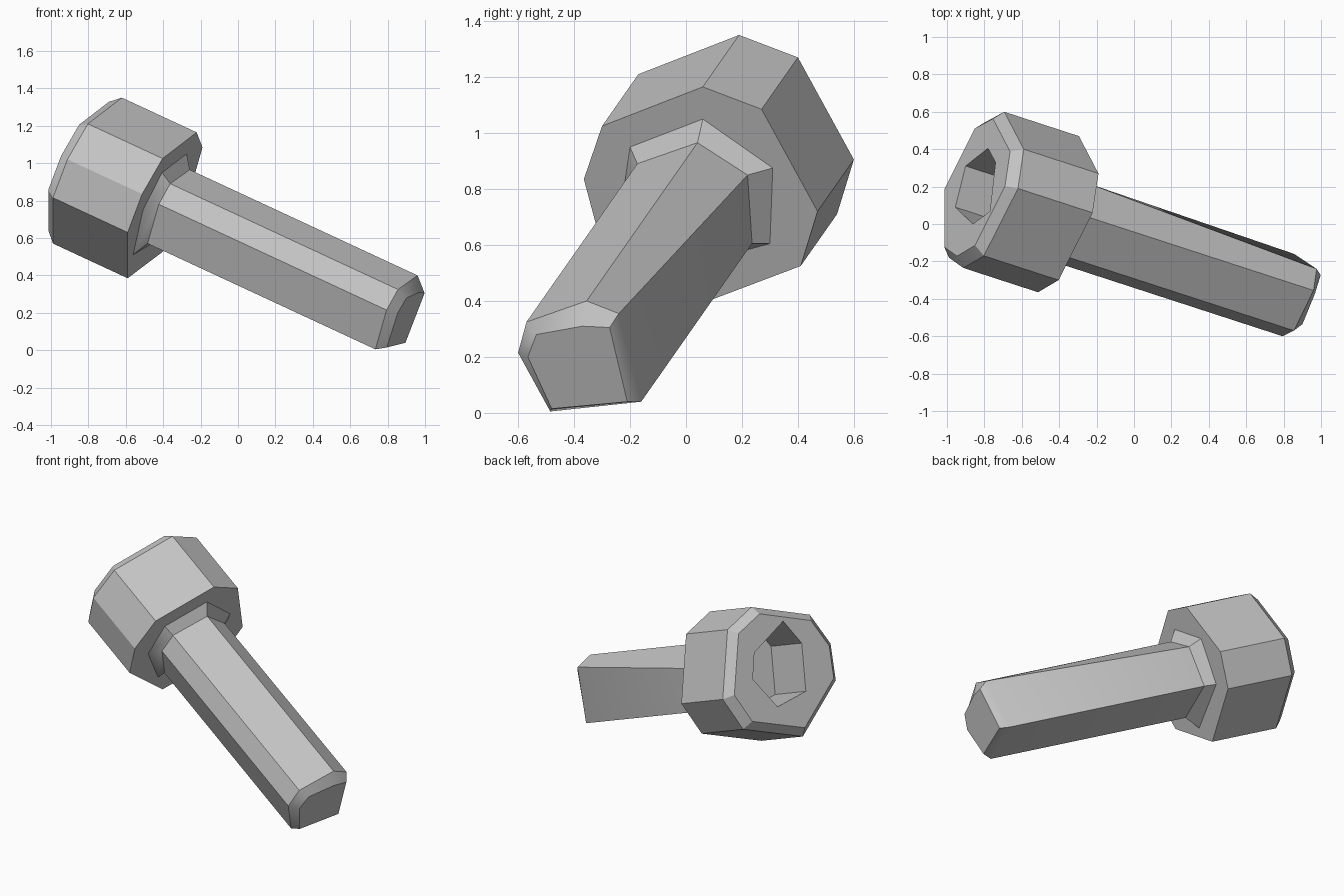
import bpy, bmesh, math
from mathutils import Vector

if "Cube" in bpy.data.objects:
    bpy.data.objects.remove(bpy.data.objects["Cube"], do_unlink=True)

AXIS = Vector((0.870, -0.283, -0.404)).normalized()  # from head towards tip

steel = bpy.data.materials.new("grey_steel")
steel.use_nodes = True
GREY = (0.55, 0.55, 0.55, 1)
steel.diffuse_color = GREY
steel.node_tree.nodes["Principled BSDF"].inputs["Base Color"].default_value = GREY


def ring(outline, plane):
    """Lay (y, z) points on the plane square to the axis at this distance."""
    return [Vector(((plane - AXIS.y * y - AXIS.z * z) / AXIS.x, y, z)) for y, z in outline]


def slide(points, distance, scale=1.0):
    """Move a ring along the axis, scaling it about its middle."""
    mid = sum(points, Vector()) / len(points)
    return [mid + (p - mid) * scale + AXIS * distance for p in points]


def loft(name, rings):
    """Skin a closed solid through rings of equal point count."""
    bm = bmesh.new()
    loops = [[bm.verts.new(p) for p in r] for r in rings]
    n = len(rings[0])
    for a, b in zip(loops, loops[1:]):
        for i in range(n):
            j = (i + 1) % n
            bm.faces.new((a[i], a[j], b[j], b[i]))
    bm.faces.new(loops[0])
    bm.faces.new(loops[-1])
    bmesh.ops.recalc_face_normals(bm, faces=bm.faces)
    mesh = bpy.data.meshes.new(name)
    bm.to_mesh(mesh)
    bm.free()
    mesh.materials.append(steel)
    ob = bpy.data.objects.new(name, mesh)
    bpy.context.collection.objects.link(ob)
    return ob


def smooth(ob, degrees):
    bpy.ops.object.select_all(action="DESELECT")
    ob.select_set(True)
    bpy.context.view_layer.objects.active = ob
    bpy.ops.object.shade_smooth_by_angle(angle=math.radians(degrees))


UNDER, NECK, SHOULDER = -0.68, -0.626, 0.774
HEAD_LENGTH, CHAMFER = 0.459, 0.055
CAP = UNDER - HEAD_LENGTH - CHAMFER

# Head: uneven octagon with a chamfered outer rim
under = ring([(-.30, 1.025), (.06, 1.165), (.27, 1.085), (.47, .72),
              (.41, .525), (.04, .385), (-.31, .63), (-.365, .835)], UNDER)
head = loft("bolt_head", [under, slide(under, -HEAD_LENGTH),
                          slide(under, -HEAD_LENGTH - CHAMFER, 0.88)])

# Socket: six-sided recess cut into the cap
mouth = ring([(.405, .99), (.33, 1.13), (.067, 1.249),
              (0, 1.10), (.09, .835), (.31, .80)], CAP)
cutter = loft("socket_cutter", [slide(mouth, -0.1), slide(mouth, 0.34)])
cutter.hide_render = True
cut = head.modifiers.new("socket", "BOOLEAN")
cut.operation = "DIFFERENCE"
cut.solver = "EXACT"
cut.object = cutter
bpy.context.view_layer.objects.active = head
head.select_set(True)
bpy.ops.object.modifier_apply(modifier="socket")
bpy.data.objects.remove(cutter, do_unlink=True)
smooth(head, 25)

# Shaft: flared neck, straight six-sided body and chamfered tip
flare = ring([(.06, 1.05), (.31, .875), (.30, .605),
              (-.05, .51), (-.23, .75), (-.20, .95)], UNDER)
end = ring([(-.355, .40), (-.24, .355), (-.16, .04),
            (-.485, .005), (-.60, .215), (-.57, .325)], SHOULDER)
start = slide(end, NECK - SHOULDER)
start[1] = ring([(.22, .85)], NECK)[0]
tip = ring([(-.37, .31), (-.273, .305), (-.21, .04),
            (-.48, .015), (-.565, .20), (-.535, .28)], SHOULDER + 0.048)
shaft = loft("bolt_shaft", [slide(flare, -0.01), flare, start, end, tip])
smooth(shaft, 35)
